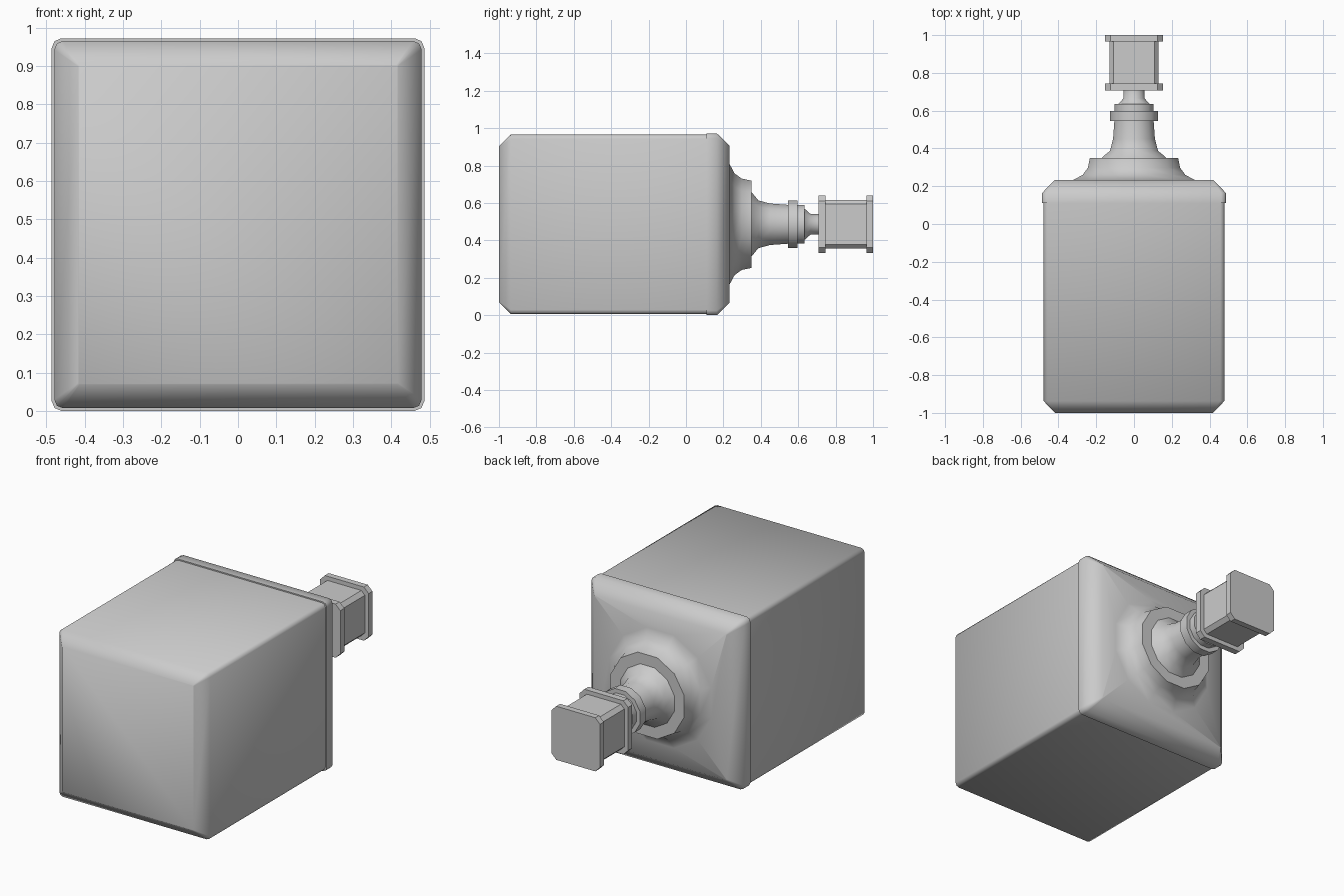
import bpy, bmesh, math

if "Cube" in bpy.data.objects:
    bpy.data.objects.remove(bpy.data.objects["Cube"])

CZ = 0.49  # height of the long axis


def square(y, half, r, seg=2):
    """Square section with rounded corners (seg=1 gives a chamfer)."""
    pts = []
    for q in range(4):
        mid = math.pi / 4 + q * math.pi / 2
        cx = math.copysign(half - r, math.cos(mid))
        cz = math.copysign(half - r, math.sin(mid))
        for i in range(seg + 1):
            a = q * math.pi / 2 + i / seg * math.pi / 2
            pts.append((cx + r * math.cos(a), y, CZ + cz + r * math.sin(a)))
    return pts


def circle(y, r, n=12):
    """Polygonal circle whose points line up with the square's corners."""
    r *= 1.015
    return [(r * math.cos((i + 0.5) * math.tau / n), y,
             CZ + r * math.sin((i + 0.5) * math.tau / n)) for i in range(n)]


def loft(name, rings, angle):
    bm = bmesh.new()
    loops = [[bm.verts.new(p) for p in ring] for ring in rings]
    n = len(loops[0])
    for a, b in zip(loops, loops[1:]):
        for i in range(n):
            j = (i + 1) % n
            bm.faces.new((a[i], a[j], b[j], b[i]))
    bm.faces.new(loops[0])
    bm.faces.new(loops[-1])
    bmesh.ops.recalc_face_normals(bm, faces=bm.faces)
    mesh = bpy.data.meshes.new(name)
    bm.to_mesh(mesh)
    bm.free()
    ob = bpy.data.objects.new(name, mesh)
    bpy.context.collection.objects.link(ob)
    bpy.ops.object.select_all(action='DESELECT')
    ob.select_set(True)
    bpy.context.view_layer.objects.active = ob
    bpy.ops.object.shade_smooth_by_angle(angle=math.radians(angle))
    return ob


# Square bottle body, raised shoulder band and round shoulder
body = [square(-1.0, 0.417, 0.004), square(-0.937, 0.479, 0.022),
        square(0.11, 0.479, 0.022), square(0.11, 0.486, 0.025),
        square(0.165, 0.486, 0.025), square(0.232, 0.42, 0.006)]
shoulder = [(0.232, 0.33), (0.26, 0.277), (0.298, 0.249), (0.35, 0.238)]
loft("bottle_body", body + [circle(y, r) for y, r in shoulder], 50)

# Flared neck with two collars, narrowing to the stopper stem
neck = [(0.345, 0.178), (0.355, 0.17), (0.387, 0.13), (0.45, 0.113),
        (0.545, 0.106), (0.545, 0.129), (0.597, 0.129), (0.597, 0.105),
        (0.634, 0.105), (0.634, 0.085), (0.665, 0.057), (0.72, 0.055)]
loft("neck", [circle(y, r) for y, r in neck], 40)

# Square stopper with a flange at each end
stopper = [(0.708, 0.154, 0.03), (0.745, 0.154, 0.03), (0.745, 0.13, 0.022),
           (0.965, 0.13, 0.022), (0.965, 0.154, 0.03), (1.0, 0.154, 0.03)]
loft("stopper", [square(y, h, r, 1) for y, h, r in stopper], 30)

# Rest the model on the floor
for ob in bpy.data.objects:
    ob.location.z = 0.486 - CZ
